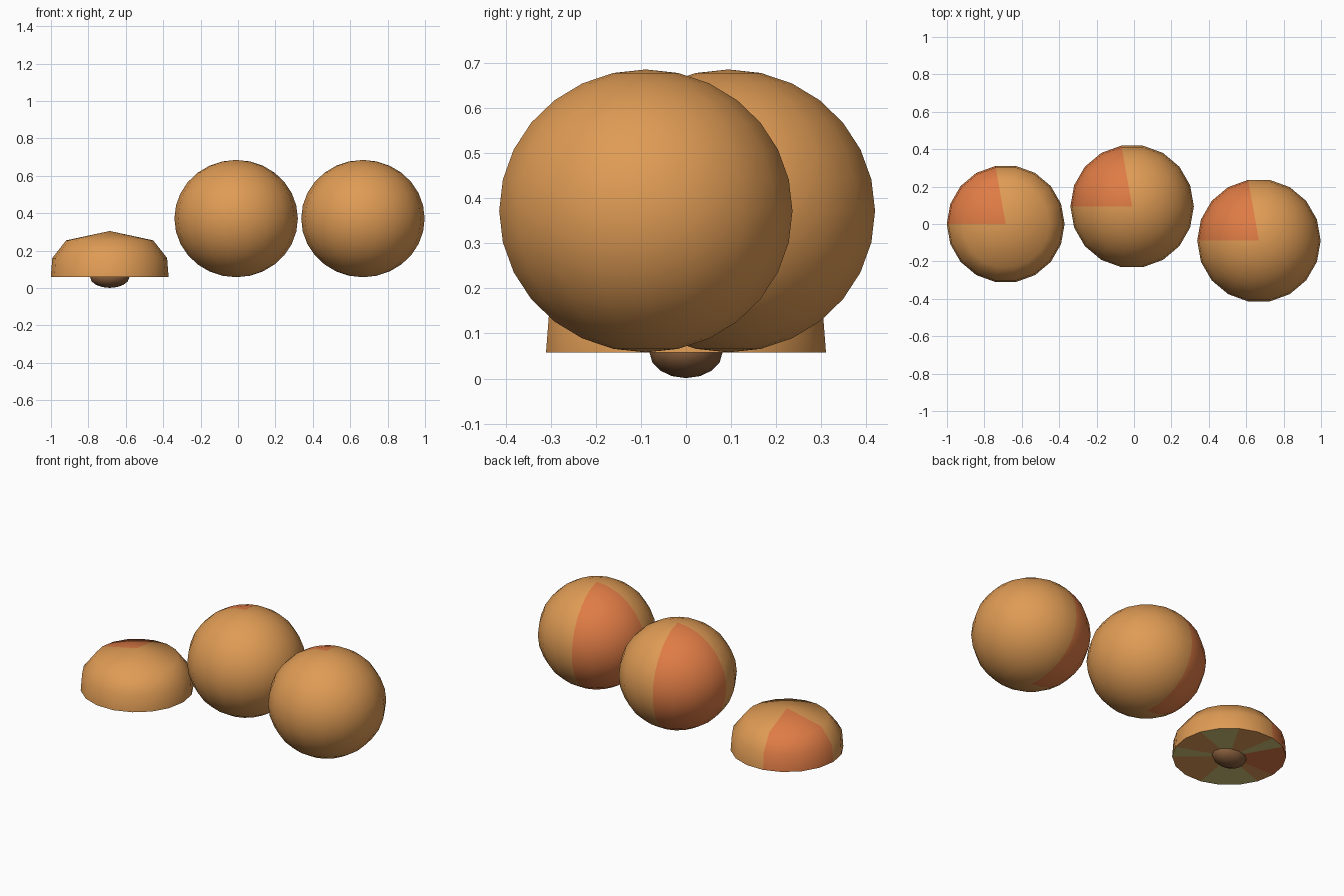
import bpy, bmesh, math

if "Cube" in bpy.data.objects:
    bpy.data.objects.remove(bpy.data.objects["Cube"])

SEG = 18  # sides around each fruit


def material(name, rgb):
    m = bpy.data.materials.new(name)
    m.diffuse_color = (*rgb, 1)
    m.use_nodes = True
    m.node_tree.nodes["Principled BSDF"].inputs["Base Color"].default_value = m.diffuse_color
    return m


skin = material("orange_skin", (0.74, 0.33, 0.09))
blush = material("red_blush", (0.74, 0.20, 0.06))
flesh = material("pale_flesh", (0.66, 0.57, 0.19))
brown = material("stone_brown", (0.24, 0.11, 0.045))


def lathe(name, profile, centre, mats, seg=SEG, scale=(1, 1), rule=None):
    """Spin (radius, z) points about z; a radius of 0 makes a single pole point."""
    bm = bmesh.new()
    rings = []
    for r, z in profile:
        if r < 1e-5:
            rings.append([bm.verts.new((0, 0, z))] * seg)
        else:
            rings.append([bm.verts.new((r * scale[0] * math.cos(2 * math.pi * i / seg),
                                        r * scale[1] * math.sin(2 * math.pi * i / seg), z))
                          for i in range(seg)])
    for k in range(len(rings) - 1):
        low, high = rings[k], rings[k + 1]
        for i in range(seg):
            j = (i + 1) % seg
            corners = list(dict.fromkeys((low[i], low[j], high[j], high[i])))
            face = bm.faces.new(corners)
            if rule:
                face.material_index = rule(k, i)
    bmesh.ops.recalc_face_normals(bm, faces=bm.faces[:])
    me = bpy.data.meshes.new(name)
    bm.to_mesh(me)
    bm.free()
    for m in mats:
        me.materials.append(m)
    ob = bpy.data.objects.new(name, me)
    ob.location = centre
    bpy.context.collection.objects.link(ob)
    bpy.context.view_layer.objects.active = ob
    ob.select_set(True)
    bpy.ops.object.shade_smooth_by_angle(angle=math.radians(50))
    ob.select_set(False)
    return ob


def skin_rule(ring, i):
    # the blush covers the back left quarter
    return 1 if 5 <= i <= 8 else 0


def half_rule(ring, i):
    # the cut face (ring 0) shows wedges of flesh
    if ring == 0 and i in (1, 2, 5, 10, 11, 12, 16):
        return 2
    return skin_rule(ring, i)


# Two whole fruits, slightly flattened
RINGS = 14
ball = []
for k in range(RINGS + 1):
    t = math.pi * k / RINGS
    ball.append((0.33 * math.sin(t), -0.3135 * math.cos(t)))
lathe("whole_fruit_middle", ball, (-0.01, 0.094, 0.3715), [skin, blush], rule=skin_rule)
lathe("whole_fruit_right", ball, (0.668, -0.089, 0.3715), [skin, blush], rule=skin_rule)

# Half fruit, cut side down
half = [(0, 0.058), (0.315, 0.058), (0.307, 0.16), (0.233, 0.255), (0, 0.305)]
lathe("half_fruit", half, (-0.686, 0, 0), [skin, blush, flesh], rule=half_rule)

# Stone poking out under the half
stone = []
for k in range(9):
    t = math.pi * k / 8
    stone.append((math.sin(t), -0.057 * math.cos(t)))
lathe("fruit_stone", stone, (-0.686, 0, 0.058), [brown], seg=12, scale=(0.105, 0.081))
